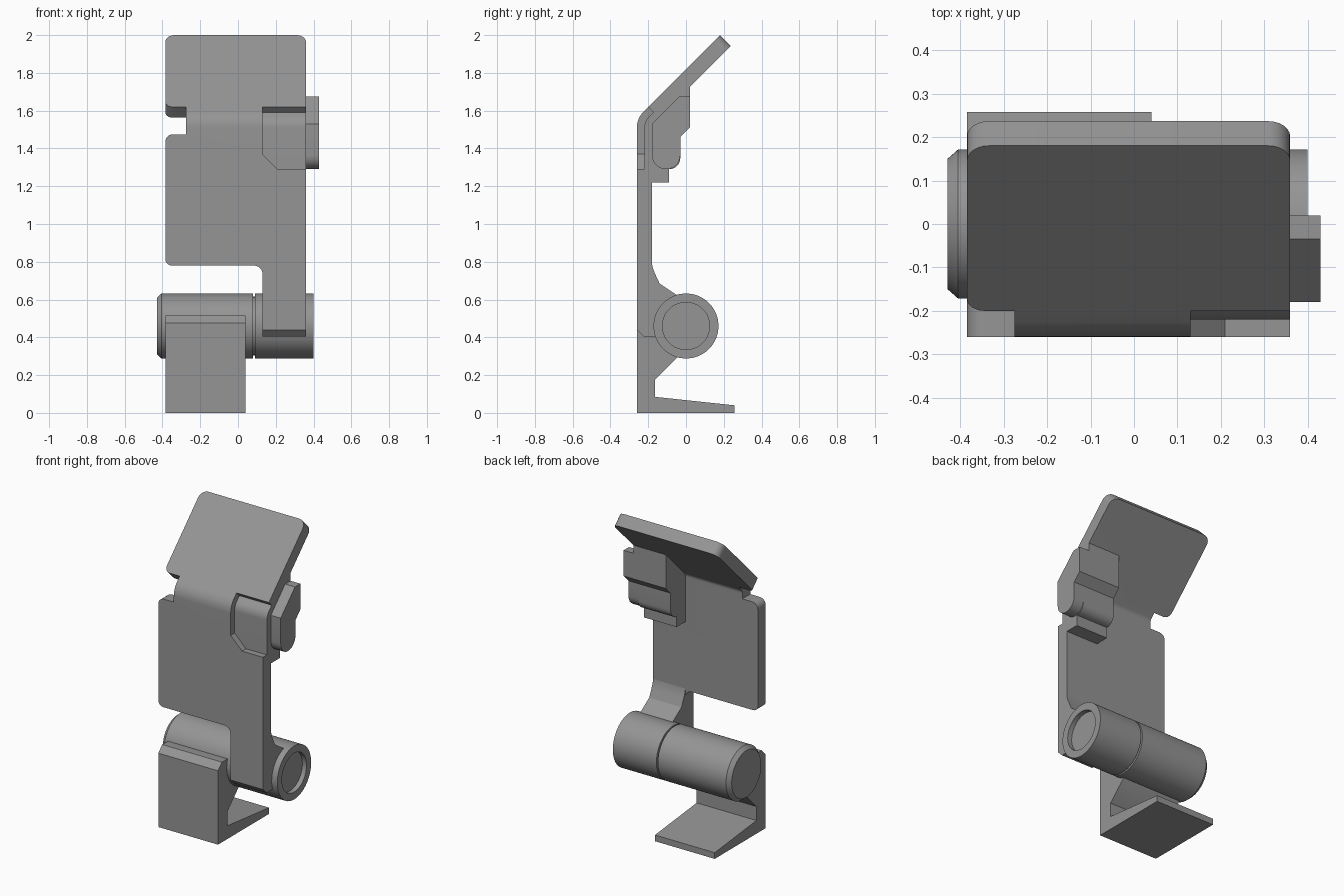
import bpy, bmesh, math
from mathutils import Vector

cube = bpy.data.objects.get("Cube")
if cube:
    bpy.data.objects.remove(cube, do_unlink=True)

grey = bpy.data.materials.new("plain grey")
grey.use_nodes = True
grey.diffuse_color = (0.3, 0.3, 0.3, 1)
grey.node_tree.nodes["Principled BSDF"].inputs["Base Color"].default_value = (0.3, 0.3, 0.3, 1)


def finish(name, bm):
    """Turn a bmesh into a named, shaded object."""
    bmesh.ops.recalc_face_normals(bm, faces=bm.faces)
    mesh = bpy.data.meshes.new(name)
    bm.to_mesh(mesh)
    bm.free()
    mesh.materials.append(grey)
    obj = bpy.data.objects.new(name, mesh)
    bpy.context.collection.objects.link(obj)
    shade(obj)
    return obj


def shade(obj):
    bpy.ops.object.select_all(action='DESELECT')
    obj.select_set(True)
    bpy.context.view_layer.objects.active = obj
    bpy.ops.object.shade_smooth_by_angle(angle=math.radians(30))


def rounded(points, steps=6):
    """Outline from (u, v) or (u, v, radius) for rounded square corners."""
    out = []
    for i, p in enumerate(points):
        corner = Vector(p[:2])
        if len(p) == 2:
            out.append(corner)
            continue
        r = p[2]
        d1 = (Vector(points[i - 1][:2]) - corner).normalized()
        d2 = (Vector(points[(i + 1) % len(points)][:2]) - corner).normalized()
        centre = corner + (d1 + d2) * r
        for k in range(steps + 1):
            a = math.pi / 2 * k / steps
            out.append(centre - r * (d2 * math.cos(a) + d1 * math.sin(a)))
    return out


def prism(points, lo, hi, place):
    """Extrude an outline from lo to hi; place maps (u, v, w) to 3D."""
    bm = bmesh.new()
    outline = rounded(points)
    ends = [[bm.verts.new(place(p.x, p.y, w)) for p in outline] for w in (lo, hi)]
    for ring in ends:
        bm.faces.new(ring)
    n = len(outline)
    for i in range(n):
        j = (i + 1) % n
        bm.faces.new((ends[0][i], ends[0][j], ends[1][j], ends[1][i]))
    return bm


def side_part(name, points, x0, x1):
    """Side profile in (y, z) extruded along x."""
    return finish(name, prism(points, x0, x1, lambda u, v, w: (w, u, v)))


def turned_part(name, profile, steps=64):
    """Lathe an (x, radius) profile round the hinge axis."""
    bm = bmesh.new()
    verts = [bm.verts.new((x, 0, HINGE_Z + r)) for x, r in profile]
    edges = [bm.edges.new(pair) for pair in zip(verts, verts[1:])]
    bmesh.ops.spin(bm, geom=verts + edges, cent=(0, 0, HINGE_Z), axis=(1, 0, 0),
                   angle=math.tau, steps=steps)
    bmesh.ops.remove_doubles(bm, verts=bm.verts, dist=0.0001)
    return finish(name, bm)


# Sheet that runs straight up, then curves backwards by 45 degrees
FRONT, BEND_Y, BEND_Z, ARC = -0.26, -0.14, 1.51, 0.08
HINGE_Z, BARREL_R = 0.46, 0.172


def bent_part(name, points, lo, hi, steps=8):
    bm = prism(points, lo, hi, lambda u, v, w: (u, FRONT + w, v))
    for k in range(steps + 1):
        bmesh.ops.bisect_plane(bm, geom=bm.verts[:] + bm.edges[:] + bm.faces[:],
                               plane_co=(0, 0, BEND_Z + ARC * k / steps), plane_no=(0, 0, 1))
    for v in bm.verts:
        run = v.co.z - BEND_Z
        if run > 0:
            a = math.pi / 4 * min(run / ARC, 1)
            r = BEND_Y - v.co.y
            rest = max(run - ARC, 0)
            v.co.y = BEND_Y - r * math.cos(a) + rest * math.sin(a)
            v.co.z = BEND_Z + r * math.sin(a) + rest * math.cos(a)
    return finish(name, bm)


L, R, ARM, NOTCH, TOP = -0.385, 0.36, 0.13, -0.275, 2.163
panel = bent_part("bent_panel", [
    (R, 0.70), (R, TOP, 0.05), (L, TOP, 0.05), (L, 1.625, 0.04), (NOTCH, 1.625),
    (NOTCH, 1.475), (L, 1.475, 0.04), (L, 0.78, 0.035), (ARM, 0.78, 0.045), (ARM, 0.70)],
    0, 0.08)

# Shallow pocket in the front of the panel
cutter = bent_part("pocket_cutter", [
    (0.21, 1.29), (0.45, 1.29), (0.45, 1.625), (ARM, 1.625), (ARM, 1.37)], -0.03, 0.04)
cutter.hide_render = True
cut = panel.modifiers.new("pocket", 'BOOLEAN')
cut.operation, cut.solver, cut.object = 'DIFFERENCE', 'EXACT', cutter
bpy.ops.object.select_all(action='DESELECT')
panel.select_set(True)
bpy.context.view_layer.objects.active = panel
bpy.ops.object.modifier_apply(modifier=cut.name)
bpy.data.objects.remove(cutter, do_unlink=True)
shade(panel)

# Arm foot flaring into the hinge
side_part("hinge_arm", [
    (-0.26, 0.70), (-0.26, 0.44), (-0.225, 0.405), (0, 0.405), (0, 0.5), (-0.05, 0.625),
    (-0.14, 0.685), (-0.163, 0.735), (-0.175, 0.765), (-0.18, 0.79), (-0.18, 0.70)], ARM, R)

# Hinge barrels
turned_part("base_barrel", [(-0.43, 0), (-0.43, 0.15), (-0.405, BARREL_R),
                            (0.08, BARREL_R), (0.08, 0)])
turned_part("hinge_pin", [(0.05, 0), (0.05, 0.155), (0.12, 0.155), (0.12, 0)])
turned_part("arm_barrel", [(0.09, 0), (0.09, BARREL_R), (0.4, BARREL_R),
                           (0.4, 0.125), (0.37, 0.125), (0.37, 0)])

# Base bracket with a tapered foot
side_part("base_bracket", [
    (-0.26, 0), (0.258, 0), (0.258, 0.04), (-0.165, 0.085), (-0.165, 0.175), (-0.05, 0.29),
    (0, 0.46), (-0.1, 0.515), (-0.22, 0.515), (-0.26, 0.475)], L, 0.04)

# Block behind the panel and the latch beside it
side_part("latch_mount", [
    (-0.185, 1.22), (-0.09, 1.22), (-0.09, 1.29), (-0.03, 1.29, 0.059), (-0.03, 1.46),
    (0.02, 1.51), (0.02, 1.735), (-0.185, 1.53)], ARM, R)
side_part("latch", [
    (-0.18, 1.29, 0.074), (-0.03, 1.29, 0.074), (-0.03, 1.46), (0.02, 1.51),
    (0.02, 1.675), (-0.035, 1.675), (-0.18, 1.53)], R, 0.43)
